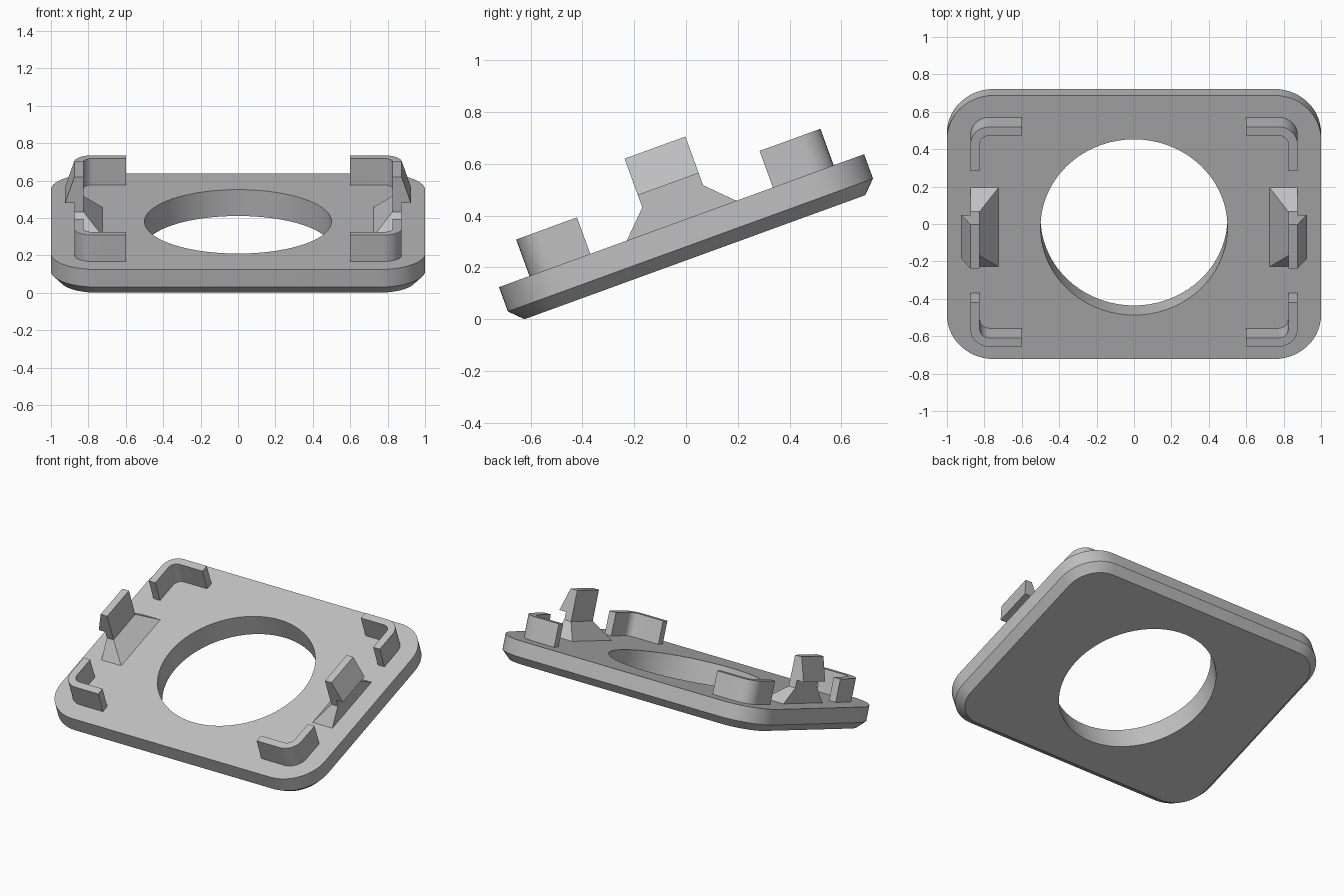
import bpy, bmesh, math
from mathutils import Matrix, Vector

if "Cube" in bpy.data.objects:
    bpy.data.objects.remove(bpy.data.objects["Cube"])

# Everything is modelled flat, then tilted 20 degrees about x
TILT = Matrix.Translation((0, 0.0342, 0.2394)) @ Matrix.Rotation(math.radians(20), 4, 'X')

grey = bpy.data.materials.new("grey_plastic")
grey.diffuse_color = (0.53, 0.53, 0.53, 1)
grey.use_nodes = True
grey.node_tree.nodes["Principled BSDF"].inputs["Base Color"].default_value = grey.diffuse_color


def loft(name, rings):
    """Skin a stack of equal-length point rings and cap both ends."""
    bm = bmesh.new()
    loops = [[bm.verts.new(p) for p in ring] for ring in rings]
    for a, b in zip(loops, loops[1:]):
        for i in range(len(a)):
            j = (i + 1) % len(a)
            bm.faces.new((a[i], a[j], b[j], b[i]))
    bm.faces.new(loops[0])
    bm.faces.new(loops[-1])
    bmesh.ops.recalc_face_normals(bm, faces=bm.faces)
    me = bpy.data.meshes.new(name)
    bm.to_mesh(me)
    bm.free()
    ob = bpy.data.objects.new(name, me)
    bpy.context.collection.objects.link(ob)
    me.materials.append(grey)
    ob.matrix_world = TILT
    return ob


def select(ob):
    bpy.ops.object.select_all(action='DESELECT')
    ob.select_set(True)
    bpy.context.view_layer.objects.active = ob


def smooth(ob):
    select(ob)
    bpy.ops.object.shade_smooth_by_angle(angle=math.radians(30))


def arc(cx, cy, r, start, end, n):
    return [(cx + r * math.cos(t), cy + r * math.sin(t))
            for t in (math.radians(start + (end - start) * i / n) for i in range(n + 1))]


def rounded_rect(hx, hy, r, z):
    corners = ((1, 1, 0), (-1, 1, 90), (-1, -1, 180), (1, -1, 270))
    return [(x, y, z) for sx, sy, a in corners
            for x, y in arc(sx * (hx - r), sy * (hy - r), r, a, a + 90, 14)]


# Base plate with chamfered underside and round opening
plate = loft("base_plate", [rounded_rect(0.95, 0.70, 0.20, 0),
                            rounded_rect(1.0, 0.75, 0.25, 0.05),
                            rounded_rect(1.0, 0.75, 0.25, 0.15)])
circle = arc(0, 0, 0.5, 0, 360, 72)[:-1]
cutter = loft("hole_cutter", [[(x, y, z) for x, y in circle] for z in (-0.1, 0.3)])
cutter.hide_render = True
mod = plate.modifiers.new("opening", 'BOOLEAN')
mod.operation, mod.solver, mod.object = 'DIFFERENCE', 'EXACT', cutter
select(plate)
bpy.ops.object.modifier_apply(modifier=mod.name)
bpy.data.objects.remove(cutter)
smooth(plate)

# Four L-shaped corner walls with rounded bends
wall = ([(0.875, 0.375)] + arc(0.775, 0.525, 0.10, 0, 90, 8) + [(0.60, 0.625), (0.60, 0.575)]
        + arc(0.775, 0.525, 0.05, 90, 0, 8) + [(0.825, 0.375)])
for sx, side in ((1, "right"), (-1, "left")):
    for sy, end in ((1, "back"), (-1, "front")):
        smooth(loft(f"corner_wall_{end}_{side}",
                    [[(sx * x, sy * y, z) for x, y in wall] for z in (0.15, 0.30)]))

# Two snap clips: a flared foot and a hooked stem
hook = [(0.825, 0.25), (0.875, 0.25), (0.875, 0.30), (0.925, 0.30), (0.875, 0.45), (0.825, 0.45)]
for sx, side in ((1, "right"), (-1, "left")):
    loft(f"clip_foot_{side}",
         [[(sx * x, y, z) for x, y in ((inner, -h), (0.875, -h), (0.875, h), (inner, h))]
          for inner, h, z in ((0.725, 0.225, 0.15), (0.825, 0.125, 0.25))])
    loft(f"clip_hook_{side}", [[(sx * x, y, z) for x, z in hook] for y in (-0.125, 0.125)])
